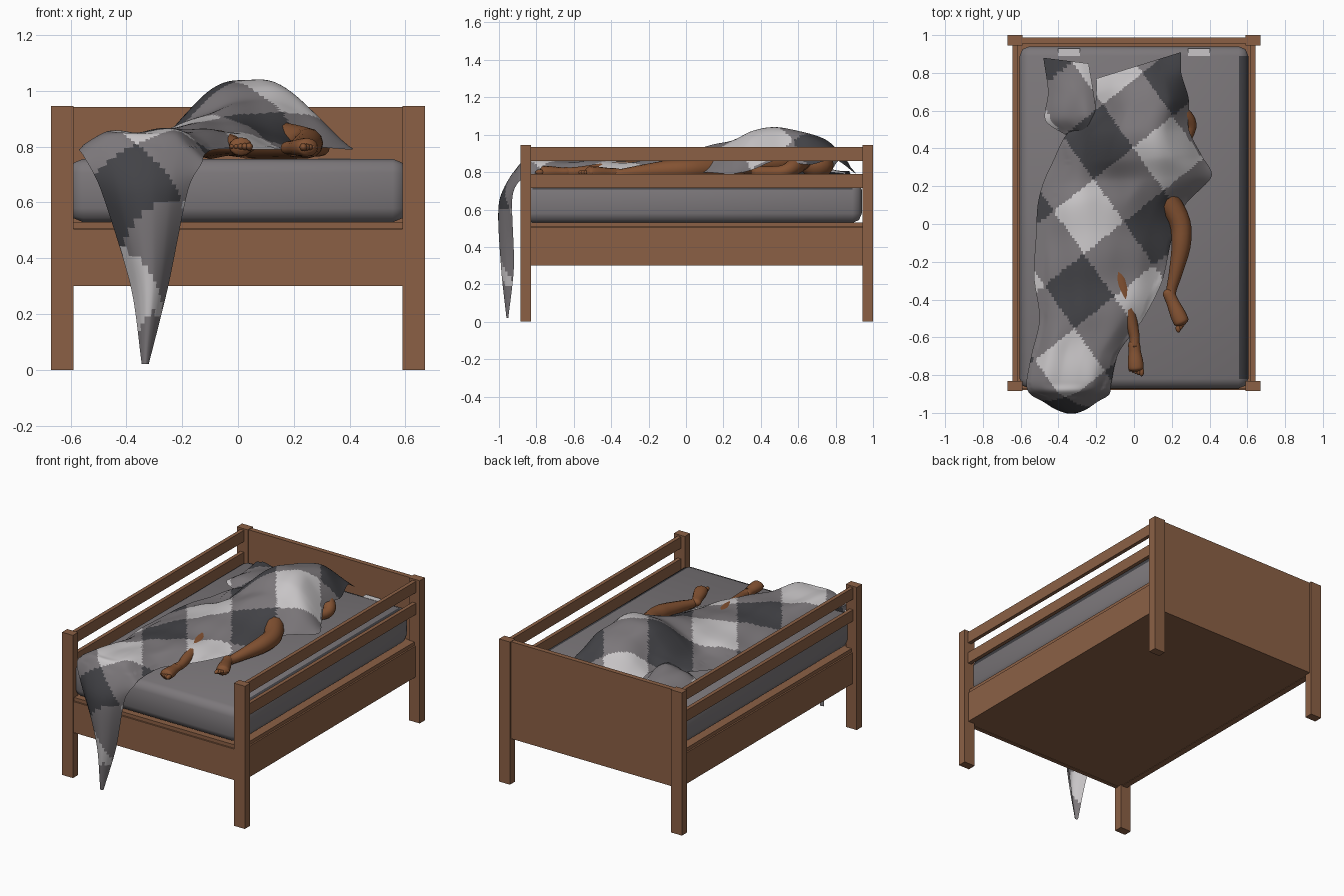
import bpy, bmesh, math
from mathutils import Vector

if "Cube" in bpy.data.objects:
    bpy.data.objects.remove(bpy.data.objects["Cube"])


def mat(name, r, g, b):
    m = bpy.data.materials.new(name)
    m.diffuse_color = (r, g, b, 1)
    m.use_nodes = True
    m.node_tree.nodes["Principled BSDF"].inputs["Base Color"].default_value = m.diffuse_color
    return m


WOOD = mat("brown wood", 0.26, 0.118, 0.06)
GREY = mat("mid grey cloth", 0.2, 0.185, 0.195)
LIGHT = mat("light grey cloth", 0.58, 0.56, 0.57)
DARK = mat("dark grey cloth", 0.055, 0.055, 0.062)
SKIN = mat("brown skin", 0.23, 0.085, 0.032)


def make(name, bm, mats, smooth=False):
    me = bpy.data.meshes.new(name)
    bm.to_mesh(me)
    bm.free()
    for m in mats:
        me.materials.append(m)
    for p in me.polygons:
        p.use_smooth = smooth
    ob = bpy.data.objects.new(name, me)
    bpy.context.collection.objects.link(ob)
    return ob


def box(name, x0, x1, y0, y1, z0, z1, m=WOOD):
    bm = bmesh.new()
    bmesh.ops.create_cube(bm, size=1)
    for v in bm.verts:
        v.co = ((x0 + x1) / 2 + v.co.x * (x1 - x0), (y0 + y1) / 2 + v.co.y * (y1 - y0),
                (z0 + z1) / 2 + v.co.z * (z1 - z0))
    return make(name, bm, [m])


# Bed frame
for s, side in ((-1, "left"), (1, "right")):
    def sided(part, a, b, *rest):
        box(side + "_" + part, min(s * a, s * b), max(s * a, s * b), *rest)
    sided("front_post", 0.59, 0.67, -0.885, -0.83, 0, 0.945)
    sided("back_post", 0.59, 0.67, 0.945, 1.0, 0, 0.945)
    sided("side_board", 0.60, 0.64, -0.85, 0.96, 0.30, 0.505)
    sided("side_ledge", 0.595, 0.632, -0.85, 0.96, 0.507, 0.53)
    sided("lower_rail", 0.618, 0.643, -0.85, 0.96, 0.715, 0.79)
    sided("upper_rail", 0.618, 0.643, -0.85, 0.96, 0.86, 0.935)
box("headboard", -0.6, 0.6, 0.955, 0.987, 0.30, 0.942)
box("footboard", -0.6, 0.6, -0.88, -0.855, 0.30, 0.505)
box("foot_ledge", -0.6, 0.6, -0.873, -0.845, 0.507, 0.53)
box("bed_base", -0.605, 0.605, -0.86, 0.96, 0.303, 0.528)

# Mattress with rounded edges and a dark band on its right upper edge
bm = bmesh.new()
bmesh.ops.create_cube(bm, size=1)
for v in bm.verts:
    v.co = (v.co.x * 1.21, 0.035 + v.co.y * 1.81, 0.6425 + v.co.z * 0.227)
bmesh.ops.bevel(bm, geom=bm.edges[:], offset=0.05, segments=2, profile=0.5, affect='EDGES')
for f in bm.faces:
    c = f.calc_center_median()
    if c.x > 0.55 and c.z > 0.69 and abs(c.y - 0.035) < 0.8:
        f.material_index = 1
make("mattress", bm, [GREY, DARK], True)
for x in (-0.345, 0.345):
    box("mattress_label", x - 0.058, x + 0.058, 0.89, 0.93, 0.75, 0.758, LIGHT)


# Spline helper and lofted cloth
def spline(pts, t):
    t *= len(pts) - 1
    i = min(int(t), len(pts) - 2)
    t -= i
    p1, p2 = pts[i], pts[i + 1]
    p0 = pts[i - 1] if i else p1 * 2 - p2
    p3 = pts[i + 2] if i + 2 < len(pts) else p2 * 2 - p1
    # reduced tangents keep the cloth from overshooting
    m1, m2 = (p2 - p0) * 0.42, (p3 - p1) * 0.42
    return (p1 * (2*t**3 - 3*t*t + 1) + m1 * (t**3 - 2*t*t + t)
            + p2 * (3*t*t - 2*t**3) + m2 * (t**3 - t*t))


def check(c):
    # Diamond checks on a slanted lattice; the hanging part counts its drop as length
    y = c.y - max(0, 0.84 - c.z) if c.y < -0.87 else c.y
    dx, dy = c.x + 0.24, y - 0.04
    det = 0.37 * 0.395 + 0.06 * 0.05
    s, t = (dx * 0.395 - dy * 0.05) / det, (dy * 0.37 + dx * 0.06) / det
    i, j = round(s), round(t)
    if abs(s - i) + abs(t - j) > 0.5:
        return 0
    return 1 + (i + j) % 2


def cloth(name, rows, nu, nv):
    bm = bmesh.new()
    grid = []
    for a in range(nv + 1):
        cols = [spline([r[k] for r in rows], a / nv) for k in range(6)]
        line = []
        for b in range(nu + 1):
            p = spline(cols, b / nu)
            if p.z > 0.8:      # soft creases
                p.z += 0.006 * math.sin(17 * p.x + 13 * p.y) * math.sin(9 * p.y - 21 * p.x)
            line.append(bm.verts.new(p))
        grid.append(line)
    for a in range(nv):
        for b in range(nu):
            f = bm.faces.new((grid[a][b], grid[a + 1][b], grid[a + 1][b + 1], grid[a][b + 1]))
            f.material_index = check(f.calc_center_median())
    return make(name, bm, [GREY, LIGHT, DARK], True)


def row(yl, yr, xl, xr, *z):
    return [Vector((xl + (xr - xl) * k / 5, yl + (yr - yl) * k / 5, z[k])) for k in range(6)]


def hang(y, xl, xr, z, bow):
    return [Vector((xl + (xr - xl) * k / 5, y + bow * (k / 2.5 - 1) ** 2, z)) for k in range(6)]


# Blanket: rows from the head end to the foot, then the hanging corner
blanket = [
    row(0.77, 0.91, -0.20, 0.25, .80, .84, .87, .87, .83, .79),
    row(0.70, 0.80, -0.20, 0.25, .82, .90, .95, .96, .93, .86),
    row(0.60, 0.66, -0.22, 0.29, .82, .93, 1.0, 1.01, .99, .84),
    row(0.47, 0.50, -0.36, 0.29, .80, .86, 1.0, 1.04, 1.01, .86),
    row(0.33, 0.36, -0.43, 0.36, .78, .83, .98, 1.02, .99, .82),
    row(0.22, 0.25, -0.48, 0.41, .775, .82, .92, .97, .92, .79),
    row(0.10, 0.10, -0.51, 0.27, .77, .83, .88, .93, .90, .80),
    row(-.08, -.08, -0.52, 0.20, .77, .83, .87, .89, .87, .80),
    row(-.28, -.30, -0.53, 0.15, .77, .83, .86, .86, .85, .79),
    row(-.50, -.50, -0.50, 0.05, .78, .84, .86, .86, .85, .79),
    row(-.68, -.68, -0.54, -.08, .79, .85, .85, .86, .85, .79),
    row(-.84, -.84, -0.57, -.12, .79, .85, .845, .855, .85, .77),
    row(-.90, -.90, -0.55, -.13, .76, .82, .83, .83, .80, .74),
    hang(-1.0, -0.49, -0.18, 0.64, 0.07),
    hang(-0.99, -0.385, -0.25, 0.30, 0.07),
    hang(-0.96, -0.345, -0.32, 0.02, 0.01),
]
cloth("blanket", blanket, 56, 170)
corner = [
    row(0.88, 0.85, -0.48, -0.24, .79, .80, .80, .80, .80, .79),
    row(0.70, 0.70, -0.455, -.215, .79, .81, .83, .84, .83, .81),
    row(0.55, 0.58, -0.47, -0.20, .79, .82, .84, .85, .86, .84),
    row(0.47, 0.50, -0.36, -0.22, .79, .80, .81, .83, .84, .85),
]
cloth("blanket_corner", corner, 20, 24)


# Sleeper: round limbs swept along points of x, y, z, radius
def limb(bm, pts, flat=1.0, n=12):
    pts = [Vector(p) for p in pts]
    steps = 5 * (len(pts) - 1)
    rings = []
    for i in range(steps + 1):
        p = spline(pts, i / steps)
        d = (spline(pts, min(1, i / steps + .02)) - spline(pts, max(0, i / steps - .02))).to_3d()
        side = d.cross(Vector((0, 0, 1))).normalized()
        up = side.cross(d).normalized()
        rings.append([bm.verts.new(p.to_3d() + p.w * (math.cos(a) * side + flat * math.sin(a) * up))
                      for a in (math.tau * k / n for k in range(n))])
    for r0, r1 in zip(rings, rings[1:]):
        for k in range(n):
            bm.faces.new((r0[k], r0[(k + 1) % n], r1[(k + 1) % n], r1[k]))
    bm.faces.new(rings[0][::-1])
    bm.faces.new(rings[-1])


def ball(bm, c, size):
    r = bmesh.ops.create_uvsphere(bm, u_segments=14, v_segments=8, radius=1)
    for v in r["verts"]:
        v.co = Vector(c) + Vector([a * b for a, b in zip(v.co, size)])


def foot(bm, heel, toe, inner):
    h, t = Vector(heel), Vector(toe)
    d = t - h
    stations = ((-0.08, .012), (0, .03), (0.3, .033), (0.65, .041), (0.88, .04), (0.97, .02))
    limb(bm, [(*(h + d * f), r) for f, r in stations], 0.8)
    side = d.cross(Vector((0, 0, 1))).normalized() * inner
    for k in range(5):
        r = 0.014 - 0.0015 * k
        ball(bm, t + side * (0.028 - 0.015 * k) - d * (0.03 * k), (r, r * 1.7, r))


def finish(name, bm):
    bmesh.ops.recalc_face_normals(bm, faces=bm.faces[:])
    make(name, bm, [SKIN], True)


bm = bmesh.new()
limb(bm, [(-.08, .2, .83, .07), (-.1, -.15, .81, .055), (-.05, -.38, .81, .045),
          (0, -.58, .80, .028), (.002, -.65, .80, .026)])
foot(bm, (0, -.63, .80), (.012, -.785, .80), -1)
finish("straight_leg", bm)

bm = bmesh.new()
limb(bm, [(.05, .3, .83, .08), (.23, .04, .815, .058), (.25, -.1, .81, .052),
          (.225, -.24, .80, .038), (.20, -.34, .79, .028), (.195, -.38, .79, .026)])
foot(bm, (.18, -.36, .795), (.26, -.54, .798), 1)
finish("bent_leg", bm)

bm = bmesh.new()
limb(bm, [(.1, .62, .86, .05), (.25, .58, .83, .045), (.295, .51, .80, .035), (.22, .36, .80, .03)])
finish("bent_arm", bm)

bm = bmesh.new()
ball(bm, (0.02, .36, .86), (.15, .28, .10))
ball(bm, (0.03, .7, .84), (.08, .09, .075))
finish("head_and_torso", bm)
